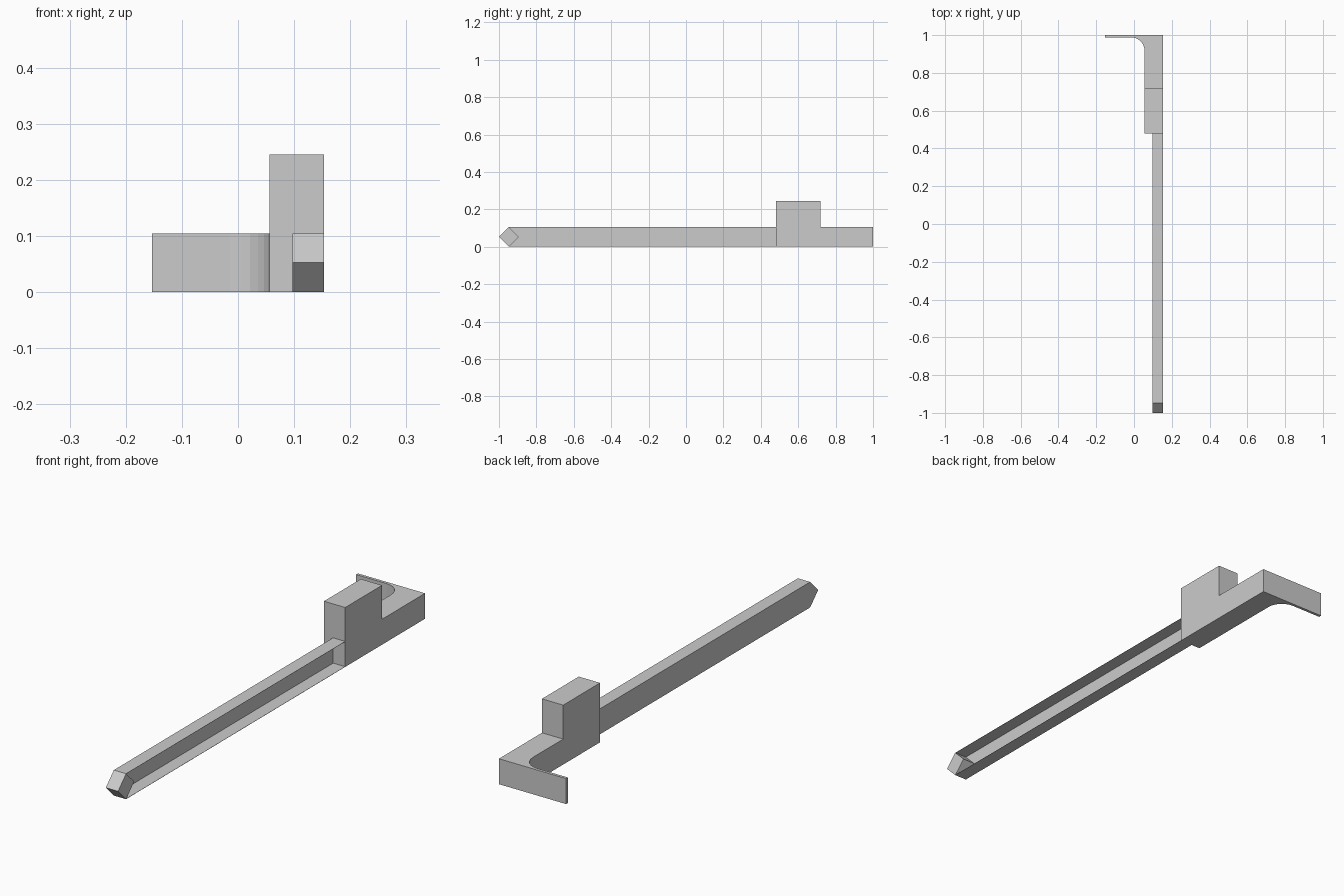
import bpy
import bmesh
from math import sin, cos, pi

cube = bpy.data.objects.get("Cube")
if cube:
    bpy.data.objects.remove(cube, do_unlink=True)

grey = bpy.data.materials.new("plain grey")
grey.use_nodes = True
colour = (0.6, 0.6, 0.6, 1)
grey.diffuse_color = colour
grey.node_tree.nodes["Principled BSDF"].inputs["Base Color"].default_value = colour

LEFT, BAR_IN, BLOCK_IN, HOOK_END = 0.153, 0.097, 0.056, -0.153
HEIGHT, BLOCK_TOP = 0.105, 0.245
BLOCK_FRONT, BLOCK_BACK = 0.48, 0.72
HALF = HEIGHT / 2


def prism(name, outline, axis, start, end):
    """Extrude a flat outline along x, y or z between start and end."""
    place = {"x": lambda a, b: (start, a, b),
             "y": lambda a, b: (a, start, b),
             "z": lambda a, b: (a, b, start)}[axis]
    bm = bmesh.new()
    face = bm.faces.new([bm.verts.new(place(a, b)) for a, b in outline])
    grown = bmesh.ops.extrude_face_region(bm, geom=[face])["geom"]
    offset = [end - start if axis == c else 0 for c in "xyz"]
    moved = [v for v in grown if isinstance(v, bmesh.types.BMVert)]
    bmesh.ops.translate(bm, verts=moved, vec=offset)
    bmesh.ops.recalc_face_normals(bm, faces=bm.faces)
    mesh = bpy.data.meshes.new(name)
    bm.to_mesh(mesh)
    bm.free()
    mesh.materials.append(grey)
    obj = bpy.data.objects.new(name, mesh)
    bpy.context.collection.objects.link(obj)
    return obj


# Raised block with its low rear shelf, as one stepped side profile
prism("stepped_block",
      [(BLOCK_FRONT, 0), (1, 0), (1, HEIGHT), (BLOCK_BACK, HEIGHT),
       (BLOCK_BACK, BLOCK_TOP), (BLOCK_FRONT, BLOCK_TOP)],
      "x", BLOCK_IN, LEFT)

# Thin rear hook blending into the block with a rounded inner corner
radius, inner_y, steps = 0.07, 0.988, 6
fillet = [(BLOCK_IN - radius + radius * sin(i / steps * pi / 2),
           inner_y - radius + radius * cos(i / steps * pi / 2))
          for i in range(steps + 1)]
prism("rear_hook",
      [(BLOCK_IN, 1), (HOOK_END, 1), (HOOK_END, inner_y)] + fillet,
      "z", 0, HEIGHT)

# Long channel bar, open on its left side, with very thin walls
wall = 0.001
prism("channel_bar",
      [(LEFT, 0), (BAR_IN, 0), (BAR_IN, HEIGHT), (LEFT, HEIGHT),
       (LEFT, HEIGHT - wall), (BAR_IN + wall, HEIGHT - wall),
       (BAR_IN + wall, wall), (LEFT, wall)],
      "y", HALF - 1, BLOCK_FRONT)

# Solid diamond tip closing the front of the channel
prism("diamond_tip",
      [(-1, HALF), (HALF - 1, 0), (HEIGHT - 1, HALF), (HALF - 1, HEIGHT)],
      "x", BAR_IN, LEFT)
